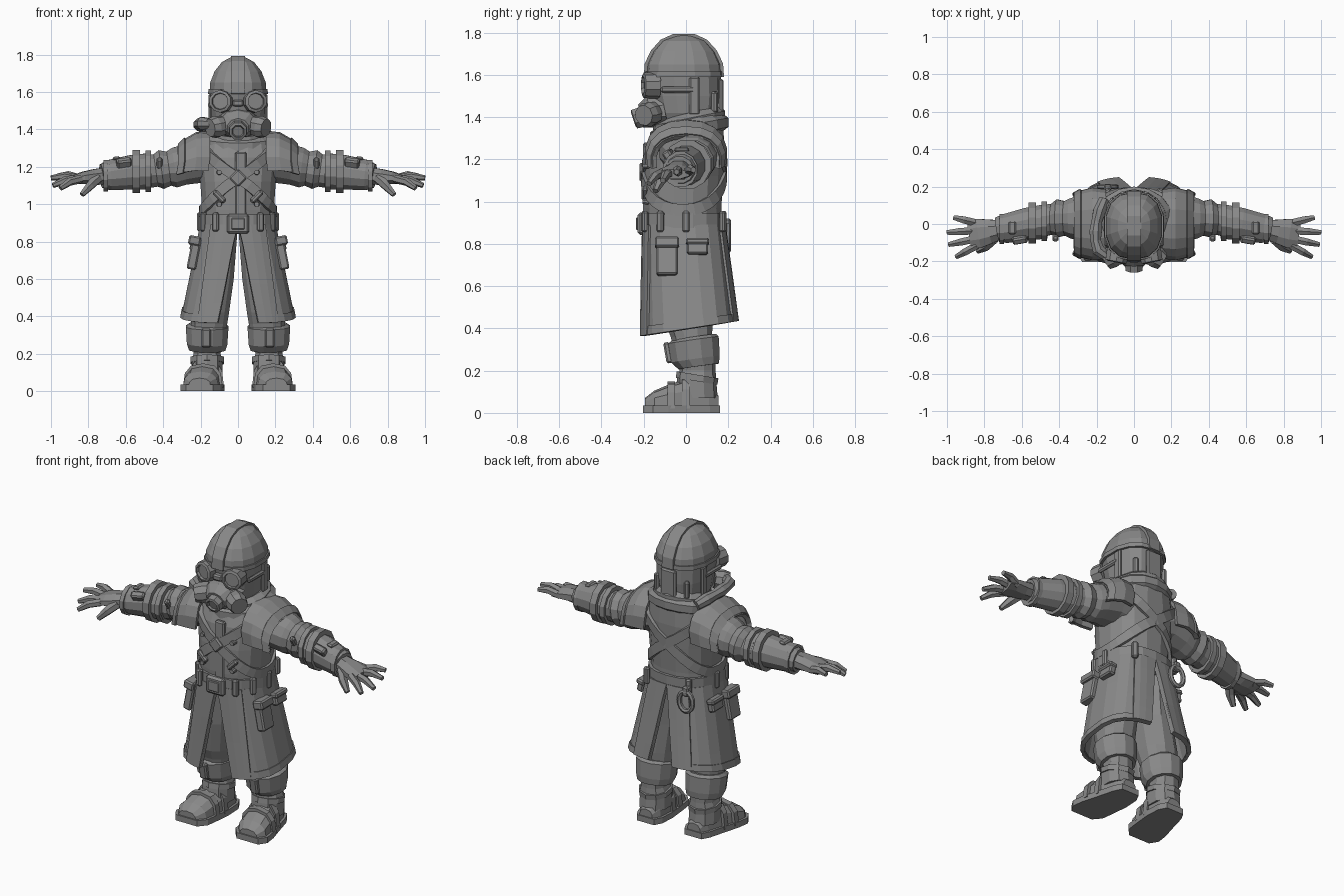
import bpy, bmesh
from math import sin, cos, pi, radians, copysign
from mathutils import Vector as V, Matrix, Euler

if "Cube" in bpy.data.objects:
    bpy.data.objects.remove(bpy.data.objects["Cube"])

grey = bpy.data.materials.new("plain grey")
grey.use_nodes = True
COLOR = (0.25, 0.25, 0.25, 1)
grey.diffuse_color = COLOR
grey.node_tree.nodes["Principled BSDF"].inputs["Base Color"].default_value = COLOR


def finish(name, bm, mirror=False, solid=0):
    bmesh.ops.recalc_face_normals(bm, faces=bm.faces)
    me = bpy.data.meshes.new(name)
    bm.to_mesh(me)
    bm.free()
    me.materials.append(grey)
    ob = bpy.data.objects.new(name, me)
    bpy.context.collection.objects.link(ob)
    if solid:
        m = ob.modifiers.new("thickness", 'SOLIDIFY')
        m.thickness, m.offset = solid, 0
    if mirror:
        m = ob.modifiers.new("mirror", 'MIRROR')
        m.use_mirror_merge = False
    return ob


def skin(name, rings, loop=False, wrap=True, cap=True, **kw):
    """Join a row of equal point rings with quads."""
    bm = bmesh.new()
    rows = [[bm.verts.new(p) for p in r] for r in rings]
    n = len(rows[0])
    for a, b in zip(rows, rows[1:] + rows[:1] if loop else rows[1:]):
        for i in range(n if wrap else n - 1):
            j = (i + 1) % n
            bm.faces.new((a[i], a[j], b[j], b[i]))
    if cap and not loop:
        bm.faces.new(rows[0])
        bm.faces.new(rows[-1])
    return finish(name, bm, **kw)


def oval(a, rx, ry, p=1.0):
    return (rx * copysign(abs(cos(a)) ** p, cos(a)), ry * copysign(abs(sin(a)) ** p, sin(a)))


def loft(name, sections, n=14, p=0.85, **kw):
    """Stack of horizontal ovals: (z, cx, cy, rx, ry)."""
    rings = []
    for z, cx, cy, rx, ry in sections:
        pts = [oval(2 * pi * (i + .5) / n, rx, ry, p) for i in range(n)]
        rings.append([(cx + x, cy + y, z) for x, y in pts])
    return skin(name, rings, **kw)


def tangents(pts, loop):
    k = len(pts)
    if loop:
        return [(pts[(i + 1) % k] - pts[i - 1]).normalized() for i in range(k)]
    return [(pts[min(i + 1, k - 1)] - pts[max(i - 1, 0)]).normalized() for i in range(k)]


def sweep(name, pts, radii, n=8, up=(0, 0, 1), straight=False, loop=False, **kw):
    """Tube along a path; each radius is a number or (side, up)."""
    pts = [V(p) for p in pts]
    tans = [(pts[-1] - pts[0]).normalized()] * len(pts) if straight else tangents(pts, loop)
    rings = []
    for c, t, r in zip(pts, tans, radii):
        rs, ru = r if isinstance(r, tuple) else (r, r)
        side = t.cross(V(up)).normalized()
        top = side.cross(t)
        ring = [oval(2 * pi * (i + .5) / n, rs, ru) for i in range(n)]
        rings.append([c + side * x + top * y for x, y in ring])
    return skin(name, rings, loop=loop, **kw)


def ribbon(name, pts, normals, width, thick, loop=False, **kw):
    """Flat strap lying on a surface."""
    pts = [V(p) for p in pts]
    rings = []
    for c, t, nor in zip(pts, tangents(pts, loop), normals):
        nor = V(nor).normalized()
        s = t.cross(nor).normalized() * width / 2
        rings.append([c - s - nor * .012, c + s - nor * .012, c + s + nor * thick, c - s + nor * thick])
    return skin(name, rings, loop=loop, **kw)


def box(name, loc, size, rot=(0, 0, 0), bevel=.008, **kw):
    bm = bmesh.new()
    m = Matrix.LocRotScale(V(loc), Euler([radians(a) for a in rot]), V(size))
    bmesh.ops.create_cube(bm, size=1, matrix=m)
    bmesh.ops.bevel(bm, geom=bm.edges[:], offset=bevel, segments=1, affect='EDGES')
    return finish(name, bm, **kw)


# Coat body
TORSO = [(.84, 0, -.01, .195, .18), (.97, 0, -.015, .195, .185), (1.12, 0, -.01, .205, .19),
         (1.25, 0, .0, .22, .185), (1.34, 0, .015, .2, .165), (1.41, 0, .03, .14, .12)]
loft("coat_body", TORSO, n=16)


def on_torso(a, z):
    for s, t in zip(TORSO, TORSO[1:]):
        if s[0] <= z <= t[0]:
            f = (z - s[0]) / (t[0] - s[0])
            cy, rx, ry = (s[i] + f * (t[i] - s[i]) for i in (2, 3, 4))
            x, y = oval(a, rx, ry, .85)
            return V((x, y + cy, z))


# Crossed chest straps, each a tilted loop
loop_angles = [2 * pi * i / 28 for i in range(28)]
strap = [on_torso(a, 1.14 - .18 * cos(a)) for a in loop_angles]
ribbon("crossed_straps", strap, [(cos(a), sin(a), 0) for a in loop_angles], .055, .014, loop=True, mirror=True)
box("strap_buckle", (0, -.205, 1.14), (.07, .03, .07), (0, 45, 0))
box("strap_slide", (.1, -.195, 1.04), (.03, .03, .08), (0, 45, 0), mirror=True)
box("coat_placket", (.015, -.188, 1.1), (.06, .03, .36))
for z in (1.0, 1.17):
    sweep("coat_button", [(.1, -.16, z), (.1, -.205, z)], [.016, .013], mirror=True)

# Draped collar
ang = [2 * pi * i / 16 for i in range(16)]
for nm, z, rx, ry, r in (("collar_lower", 1.34, .165, .14, .05), ("collar_upper", 1.375, .135, .13, .045)):
    ring = [(rx * cos(a), .015 + ry * sin(a), z + .035 * sin(a)) for a in ang]
    sweep(nm, ring, [(r, r)] * 16, n=7, loop=True)

# Belt, buckle, loops and ring
loft("belt", [(.875, 0, -.012, .21, .198), (.945, 0, -.012, .208, .198)], n=18)
box("buckle_frame", (0, -.212, .895), (.12, .035, .105), bevel=.012)
box("buckle_plate", (0, -.23, .895), (.07, .014, .06), bevel=.004)
for x, y, turn in ((.12, -.195, 15), (.205, .0, 90), (.14, .175, -30), (.185, -.12, 60)):
    box("belt_loop", (x, y, .905), (.035, .03, .1), (0, 0, turn), mirror=True)
ring = [(-.14 + .045 * cos(a), .2, .83 + .06 * sin(a)) for a in ang]
sweep("belt_ring", ring, [.014] * 16, n=6, up=(0, 1, 0), loop=True)
box("ring_hanger", (-.14, .195, .89), (.04, .035, .06))


# Coat skirt: half panels with slits front and back
def skirt(name, first, last, push, bottom=0.0, steps=9, solid=.02):
    rings = []
    for k in range(6):
        t = bottom + (1 - bottom) * k / 5
        a0 = first if first is not None else -90 + 14 * t
        a1 = last if last is not None else 90 - 9 * t
        row = []
        for i in range(steps + 1):
            a = radians(a0 + (a1 - a0) * i / steps)
            x, y = oval(a, .195 + .1 * t + push, .18 + .04 * t + push, .72)
            y += -.01 + .025 * t
            hem = .365 + .07 * (y + .2) / .45
            row.append((x, y, .89 + (hem - .89) * t))
        rings.append(row)
    skin(name, rings, wrap=False, cap=False, mirror=True, solid=solid)


skirt("coat_skirt", None, None, 0)
skirt("skirt_front_flap", None, -52, .008, steps=3)
skirt("skirt_back_flap", 58, None, .008, steps=3)
skirt("skirt_hem", None, None, .006, bottom=.92)

# Pockets
tilt = (0, -11, 0)
box("large_pocket", (.235, -.09, .735), (.05, .1, .17), tilt, mirror=True)
box("large_pocket_flap", (.232, -.09, .805), (.065, .115, .05), tilt, mirror=True)
box("small_pocket", (.235, .055, .785), (.04, .1, .07), tilt, mirror=True)
box("small_pocket_flap", (.235, .055, .81), (.05, .11, .03), tilt, mirror=True)

# Trousers with turned cuffs
loft("trousers", [(.86, .09, 0, .09, .14), (.6, .12, 0, .1, .13), (.42, .15, .015, .105, .115),
                  (.36, .155, .025, .1, .1), (.3, .16, .04, .1, .1)], n=12, mirror=True)
cuff = [(.165, .06, .22), (.165, .045, .255), (.165, .035, .345), (.163, .04, .36), (.163, .05, .33)]
sweep("trouser_cuffs", cuff[:4], [(.1, .1), (.112, .12), (.118, .125), (.1, .105)], n=12,
      up=(0, 1, 0), straight=True, mirror=True)
box("cuff_tab", (.17, -.085, .285), (.05, .03, .1), (10, 0, 0), mirror=True)

# Boots
loft("boot_shafts", [(.28, .165, .05, .085, .09), (.2, .165, .055, .075, .085), (.17, .165, .05, .085, .092),
                     (.07, .165, .05, .085, .1)], n=10, mirror=True)
FOOT = [(.155, .16, .045, .08), (.11, .16, .07, .12), (.02, .17, .085, .165), (-.08, .19, .095, .135),
        (-.15, .2, .095, .105), (-.195, .205, .06, .07)]


def foot_ring(y, cx, w, top, grow=0.0):
    pts = [oval(pi * i / 6, w + grow, top - .02 + grow, .75) for i in range(7)]
    return [(cx + x, y, .02 + z) for x, z in pts]


skin("boot_feet", [foot_ring(*f) for f in FOOT], mirror=True)
edge = [(cx + w + .012, y) for y, cx, w, _ in FOOT] + [(cx - w - .012, y) for y, cx, w, _ in FOOT[::-1]]
skin("boot_soles", [[(x, y * 1.04, z) for x, y in edge] for z in (0, .035)], mirror=True)
for y, cx, w, top in ((.0, .174, .087, .16), (-.07, .188, .095, .137)):
    skin("boot_strap", [foot_ring(y + d, cx, w, top, .012) for d in (-.018, .018)], mirror=True)
sweep("ankle_strap", [(.165, .05, .15), (.165, .055, .18)], [(.094, .1)] * 2, n=10, up=(0, 1, 0), mirror=True)

# Sleeves with creases, side radius then height radius
sweep("sleeves", [(.1, .02, 1.23), (.2, .02, 1.24), (.29, .03, 1.21), (.34, .03, 1.195), (.37, .03, 1.19),
                  (.41, .03, 1.185), (.44, .025, 1.18), (.5, .015, 1.175)],
      [(.14, .14), (.15, .13), (.125, .11), (.11, .11), (.095, .095), (.105, .108), (.085, .09), (.09, .095)],
      n=12, straight=True, mirror=True)
sweep("gauntlets", [(.48, .012, 1.175), (.57, 0, 1.17), (.69, -.025, 1.155), (.73, -.03, 1.15)],
      [(.095, .1), (.09, .095), (.08, .083), (.068, .065)], n=12, straight=True, mirror=True)
for nm, x0, x1, y, z, r in (("elbow_ring", .465, .495, .015, 1.177, .115), ("cuff_ring", .525, .565, .005, 1.175, .12),
                            ("wrist_ring", .695, .72, -.027, 1.152, .087)):
    sweep(nm, [(x0, y, z), (x1, y, z)], [(r * .95, r)] * 2, n=12, mirror=True)
box("gauntlet_plate", (.61, -.08, 1.22), (.08, .04, .05), (35, 6, -10), mirror=True)
box("gauntlet_buckle", (.65, -.02, 1.245), (.04, .07, .02), (0, 8, 0), mirror=True)
box("sleeve_tab", (.42, -.07, 1.22), (.03, .03, .06), (30, 0, 0), mirror=True)

# Shoulder pads with trim
PAD = [(.15, 1.22, .175, .16), (.22, 1.22, .185, .155), (.28, 1.205, .17, .135), (.315, 1.19, .15, .115)]


def pad_ring(x, cz, ry, rz, grow=0.0):
    pts = [oval(radians(-12 + 204 * i / 10), ry + grow, rz + grow, .85) for i in range(11)]
    return [(x + .01 * (z < .02), y - .0, cz + z) for y, z in pts]


skin("shoulder_pads", [pad_ring(*p) for p in PAD], wrap=False, cap=False, solid=.022, mirror=True)
skin("shoulder_trim", [pad_ring(*p, grow=.01) for p in PAD[2:]], wrap=False, cap=False, solid=.02, mirror=True)

# Hands
sweep("palms", [(.71, -.03, 1.15), (.77, -.04, 1.145), (.83, -.05, 1.14), (.88, -.058, 1.13)],
      [(.055, .05), (.07, .045), (.085, .035), (.08, .025)], n=8, straight=True, mirror=True)
for y0, tip in ((-.115, (.95, -.175, 1.085)), (-.078, (.99, -.11, 1.1)), (-.035, (1, -.045, 1.14)), (.005, (.965, .035, 1.15))):
    base = V((.84, y0, 1.135))
    mid = base.lerp(V(tip), .55) + V((0, 0, .012))
    sweep("finger", [base, mid, tip], [.023, .022, .014], n=6, mirror=True)
sweep("thumbs", [(.75, -.08, 1.14), (.79, -.12, 1.1), (.835, -.145, 1.05)], [.03, .026, .015], n=6, mirror=True)

# Helmeted head
loft("head", [(1.33, 0, 0, .1, .11), (1.42, 0, .005, .14, .15), (1.5, 0, 0, .148, .165), (1.6, 0, -.01, .15, .175)])
DOME = [(1.59, .156, .182), (1.65, .152, .178), (1.71, .128, .15), (1.76, .088, .105), (1.785, .04, .05)]
loft("helmet", [(z, 0, -.01, rx, ry) for z, rx, ry in DOME])
loft("helmet_band", [(1.59, 0, -.01, .163, .189), (1.615, 0, -.01, .162, .188)])
crest = [(0, -.01 - ry, z) for z, rx, ry in DOME] + [(0, -.01 + ry, z) for z, rx, ry in DOME[::-1]]
ribbon("helmet_crest", crest, [(0, y + .01, (z - 1.58) * .9) for _, y, z in crest], .075, .008)
arch = [(x, -.01, z) for z, x, _ in DOME[::1]]
box("helmet_back_flap", (0, .165, 1.5), (.1, .025, .16))
box("helmet_side_strap", (.148, .04, 1.5), (.02, .05, .18), mirror=True)
box("helmet_rear_tab", (.1, .135, 1.47), (.03, .03, .1), (0, 0, -35), mirror=True)
box("mask_head_strap", (.15, -.04, 1.53), (.02, .16, .03), mirror=True)

# Goggles and breathing mask
def goggle(d):
    return V((.082, -.13, 1.55)) + V((.2, -1, 0)) * d
sweep("goggles", [goggle(0), goggle(.07), goggle(.075), goggle(.06)], [.064, .06, .045, .042],
      n=10, straight=True, mirror=True)
box("goggle_bridge", (0, -.185, 1.54), (.06, .04, .035))
sweep("mask_snout", [(0, -.1, 1.43), (0, -.17, 1.425), (0, -.215, 1.405)], [(.125, .09), (.11, .075), (.06, .055)],
      n=10, straight=True, mirror=False)
sweep("mask_valve", [(0, -.19, 1.405), (0, -.245, 1.39), (0, -.25, 1.39), (0, -.235, 1.39)], [.052, .05, .035, .03],
      n=8, straight=True)
sweep("mask_filters", [(.06, -.14, 1.425), (.12, -.18, 1.412), (.15, -.2, 1.408)], [.05, .06, .05],
      n=9, straight=True, mirror=True)

# Corrugated breathing hose over the right shoulder
hose = [(-.1, -.17, 1.425), (-.15, -.17, 1.43), (-.19, -.14, 1.432), (-.205, -.09, 1.43), (-.205, -.04, 1.425),
        (-.2, .01, 1.42), (-.185, .07, 1.41), (-.16, .13, 1.39)]
sweep("breathing_hose", hose, [.036, .03] * 4, n=8)
